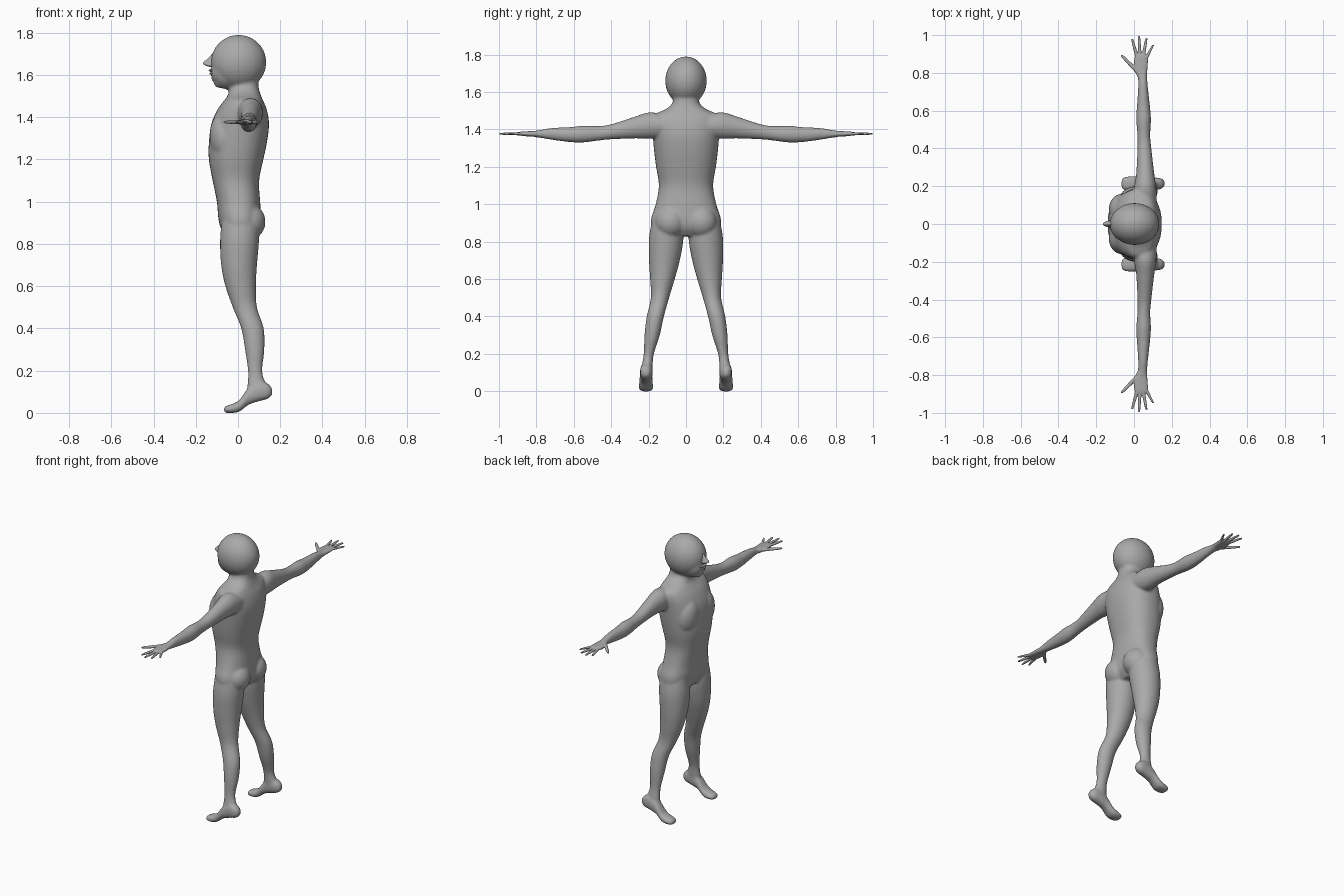
import bpy, bmesh, math
from mathutils import Vector, Matrix

skin = bpy.data.materials.new("plain grey")
skin.diffuse_color = (0.4, 0.4, 0.4, 1)


def spline(rows, steps=4):
    """Catmull-Rom interpolation through rows of numbers."""
    out = []
    for i in range(len(rows) - 1):
        p0, p1 = rows[max(i - 1, 0)], rows[i]
        p2, p3 = rows[i + 1], rows[min(i + 2, len(rows) - 1)]
        for k in range(steps):
            t = k / steps
            out.append([0.5 * (2 * b + (c - a) * t + (2 * a - 5 * b + 4 * c - d) * t * t
                               + (3 * b - a - 3 * c + d) * t ** 3)
                        for a, b, c, d in zip(p0, p1, p2, p3)])
    out.append(list(rows[-1]))
    return out


def loft(bm, rows, place, power=2.0, n=28):
    """Closed tube of superelliptic rings; a row is (station, a0, a1, b0, b1)."""
    rings = []
    for t, a0, a1, b0, b1 in spline(rows):
        ring = []
        for k in range(n):
            ang = 2 * math.pi * k / n
            c, s = math.cos(ang), math.sin(ang)
            u = math.copysign(abs(c) ** (2 / power), c)
            v = math.copysign(abs(s) ** (2 / power), s)
            ring.append(bm.verts.new(place(t, (a0 + a1) / 2 + u * (a1 - a0) / 2,
                                           (b0 + b1) / 2 + v * (b1 - b0) / 2)))
        rings.append(ring)
    faces = [bm.faces.new(rings[0]), bm.faces.new(rings[-1])]
    for r, q in zip(rings, rings[1:]):
        for k in range(n):
            faces.append(bm.faces.new((r[k], r[(k + 1) % n], q[(k + 1) % n], q[k])))
    bmesh.ops.recalc_face_normals(bm, faces=faces)


def ball(bm, centre, radii, tilt=0):
    m = Matrix.Translation(centre) @ Matrix.Rotation(tilt, 4, 'Y') @ Matrix.Diagonal((*radii, 1))
    bmesh.ops.create_uvsphere(bm, u_segments=32, v_segments=20, radius=1, matrix=m)


def finish(name, bm, voxel, smooth):
    """Fuse the overlapping shells into one smooth surface."""
    me = bpy.data.meshes.new(name)
    bm.to_mesh(me)
    bm.free()
    me.materials.append(skin)
    ob = bpy.data.objects.new(name, me)
    bpy.context.collection.objects.link(ob)
    r = ob.modifiers.new("fuse", 'REMESH')
    r.mode, r.voxel_size, r.use_smooth_shade = 'VOXEL', voxel, True
    if smooth:
        s = ob.modifiers.new("soften", 'SMOOTH')
        s.factor, s.iterations = 0.5, smooth
    for p in me.polygons:
        p.use_smooth = True
    return ob


# torso and neck: height, front, back, half width
torso = [(0.83, -0.06, 0.07, 0.10), (0.87, -0.08, 0.10, 0.175), (0.92, -0.093, 0.11, 0.187),
         (1.0, -0.10, 0.105, 0.162), (1.1, -0.12, 0.10, 0.145), (1.2, -0.138, 0.12, 0.16),
         (1.28, -0.138, 0.137, 0.17), (1.37, -0.126, 0.147, 0.178), (1.44, -0.095, 0.135, 0.183),
         (1.48, -0.065, 0.118, 0.17), (1.505, -0.048, 0.108, 0.115), (1.54, -0.042, 0.098, 0.073),
         (1.6, -0.04, 0.095, 0.066)]
body = bmesh.new()
loft(body, [(z, f, b, -w, w) for z, f, b, w in torso], lambda t, a, b: (a, b, t), 2.3, 40)

# legs: height, front, back, inner, outer
leg = [(0.92, -0.075, 0.10, 0.03, 0.18), (0.82, -0.085, 0.10, 0.014, 0.198),
       (0.7, -0.08, 0.09, 0.033, 0.198), (0.6, -0.06, 0.085, 0.06, 0.192),
       (0.5, -0.025, 0.09, 0.09, 0.188), (0.4, 0.015, 0.122, 0.118, 0.21),
       (0.3, 0.033, 0.125, 0.14, 0.222), (0.2, 0.047, 0.115, 0.172, 0.226),
       (0.14, 0.045, 0.13, 0.178, 0.236), (0.09, 0.04, 0.14, 0.18, 0.242)]
# feet: x, inner, outer, bottom, top
foot = [(-0.067, 0.195, 0.232, 0.006, 0.024), (-0.055, 0.181, 0.247, 0.0, 0.034),
        (-0.02, 0.174, 0.253, 0.0, 0.045), (0.01, 0.176, 0.252, 0.008, 0.065),
        (0.05, 0.18, 0.247, 0.038, 0.12), (0.1, 0.179, 0.246, 0.055, 0.15),
        (0.14, 0.184, 0.243, 0.066, 0.14), (0.162, 0.2, 0.228, 0.085, 0.115)]
# arms: y, front, back, bottom, top
arm = [(0.1, 0.0, 0.12, 1.36, 1.475), (0.19, 0.0, 0.118, 1.35, 1.492),
       (0.27, 0.012, 0.107, 1.352, 1.47), (0.4, 0.018, 0.092, 1.347, 1.428),
       (0.47, 0.018, 0.086, 1.34, 1.418), (0.55, 0.012, 0.09, 1.33, 1.42),
       (0.62, 0.015, 0.085, 1.332, 1.413), (0.72, 0.022, 0.074, 1.345, 1.408),
       (0.78, 0.02, 0.07, 1.355, 1.397), (0.82, 0.006, 0.072, 1.36, 1.392)]

for s in (-1, 1):
    loft(body, leg, lambda t, a, b: (a, s * b, t))
    loft(body, foot, lambda t, a, b: (t, s * a, b), 2.4)
    loft(body, arm, lambda t, a, b: (a, s * t, b))
    ball(body, (0.052, s * 0.083, 0.905), (0.078, 0.083, 0.085))       # buttock
    ball(body, (-0.065, s * 0.075, 1.30), (0.068, 0.085, 0.12), -0.1)  # chest muscle

# head
ball(body, (0.003, 0, 1.66), (0.131, 0.111, 0.13))
ball(body, (-0.045, 0, 1.615), (0.085, 0.078, 0.083))                  # jaw
ball(body, (-0.085, 0, 1.565), (0.03, 0.04, 0.027))                    # chin
finish("body", body, 0.0075, 6)

# nose, lips and brow
face = bmesh.new()
loft(face, [(1.705, -0.12, -0.08, -0.008, 0.008), (1.68, -0.142, -0.08, -0.011, 0.011),
            (1.657, -0.166, -0.08, -0.016, 0.016), (1.645, -0.155, -0.08, -0.02, 0.02),
            (1.638, -0.13, -0.08, -0.012, 0.012)], lambda t, a, b: (a, b, t))
for z, x in ((1.622, -0.118), (1.607, -0.115)):
    ball(face, (x, 0, z), (0.022, 0.032, 0.0075))
ball(face, (-0.105, 0, 1.585), (0.02, 0.03, 0.02))
finish("face_features", face, 0.003, 3)

# palms and fingers: base and tip (x, y), thickness
fingers = [((0.015, 0.81), (-0.068, 0.895), 0.0105), ((0.018, 0.875), (-0.010, 0.98), 0.009),
           ((0.032, 0.88), (0.026, 0.998), 0.009), ((0.047, 0.88), (0.067, 0.987), 0.009),
           ((0.06, 0.87), (0.103, 0.95), 0.008)]
for s, side in ((-1, "right"), (1, "left")):
    hand = bmesh.new()
    loft(hand, [(0.77, 0.023, 0.067, 1.358, 1.394), (0.81, 0.006, 0.07, 1.361, 1.392),
                (0.85, 0.0, 0.073, 1.363, 1.39), (0.885, 0.004, 0.073, 1.367, 1.388),
                (0.9, 0.015, 0.062, 1.371, 1.384)], lambda t, a, b: (a, s * t, b), 2.4)
    for (x0, y0), (x1, y1), r in fingers:
        d = Vector((x1 - x0, y1 - y0))
        side_dir = Vector((-d.y, d.x)).normalized()

        def place(t, a, b):
            p = Vector((x0, y0)) + d * t + side_dir * a
            return (p.x, s * p.y, 1.377 + b)
        loft(hand, [(t, -r * k, r * k, -r * k * 0.9, r * k * 0.9) for t, k in
                    ((0, 1.1), (0.5, 0.92), (0.85, 0.72), (0.96, 0.55), (1, 0.25))], place, 2, 14)
    finish(side + "_hand", hand, 0.003, 2)
